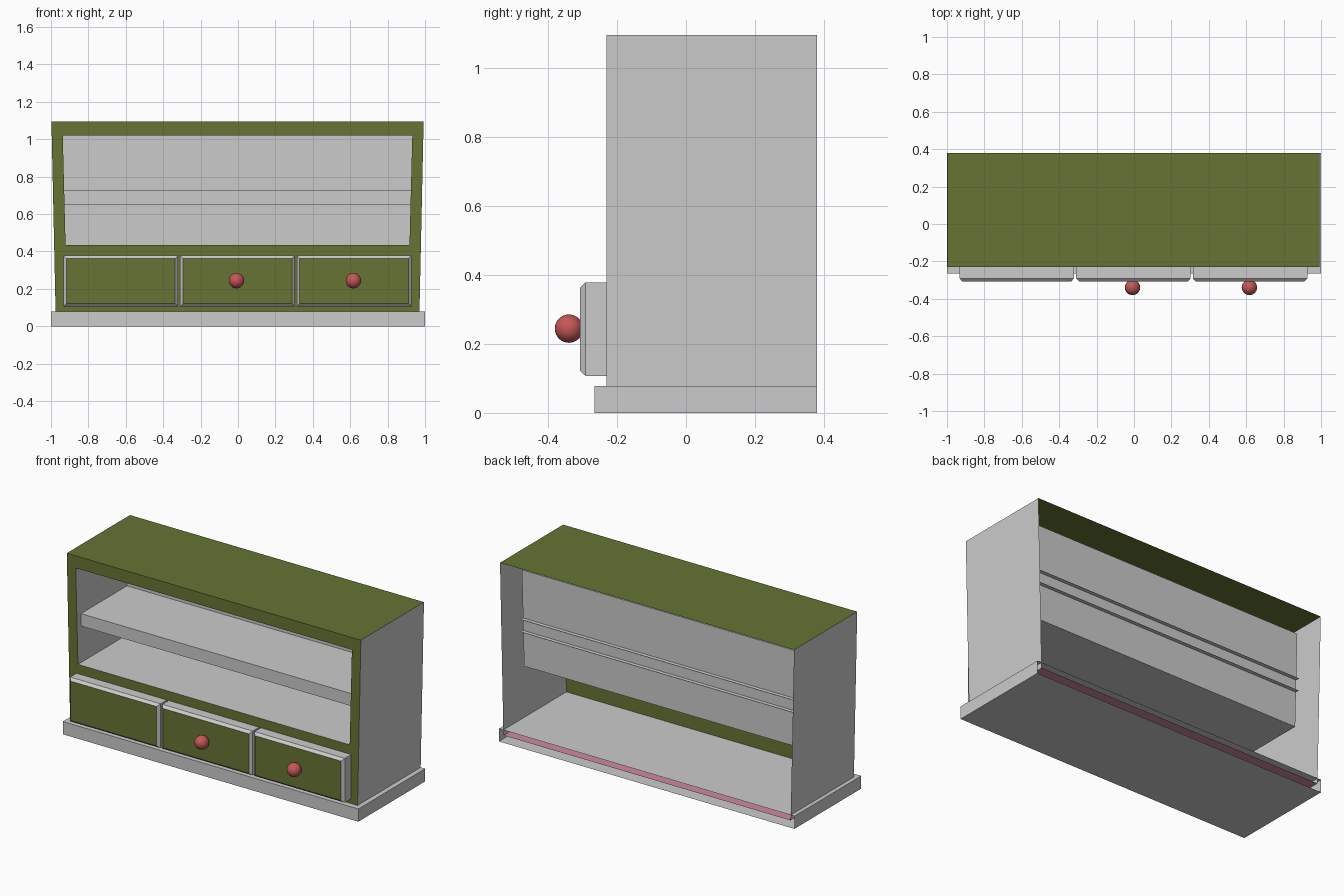
import bpy, bmesh

if "Cube" in bpy.data.objects:
    bpy.data.objects.remove(bpy.data.objects["Cube"])


def material(name, rgb):
    m = bpy.data.materials.new(name)
    m.diffuse_color = (*rgb, 1)
    m.use_nodes = True
    m.node_tree.nodes["Principled BSDF"].inputs["Base Color"].default_value = m.diffuse_color
    return m


OLIVE = material("olive", (0.133, 0.174, 0.034))
GREY = material("light_grey", (0.60, 0.60, 0.60))
RED = material("knob_red", (0.56, 0.095, 0.095))
PINK = material("pink", (0.62, 0.26, 0.33))
CX = -0.0025  # centre line of the cabinet


def build(name, faces):
    """faces: list of (four corner points, material)"""
    mats = []
    bm = bmesh.new()
    for pts, mat in faces:
        if mat not in mats:
            mats.append(mat)
        f = bm.faces.new([bm.verts.new(p) for p in pts])
        f.material_index = mats.index(mat)
    bmesh.ops.remove_doubles(bm, verts=bm.verts, dist=1e-5)
    me = bpy.data.meshes.new(name)
    bm.to_mesh(me)
    bm.free()
    for m in mats:
        me.materials.append(m)
    ob = bpy.data.objects.new(name, me)
    bpy.context.collection.objects.link(ob)
    return ob


def rect(x0, x1, z0, z1, y, inset=0):
    """Rectangle loop facing the front"""
    i = inset
    return [(x0 + i, y, z0 + i), (x1 - i, y, z0 + i), (x1 - i, y, z1 - i), (x0 + i, y, z1 - i)]


def trapezoid(h0, h1, z0, z1, y):
    """Tapered loop: half widths h0 at z0, h1 at z1"""
    return [(CX - h0, y, z0), (CX + h0, y, z0), (CX + h1, y, z1), (CX - h1, y, z1)]


def bridge(a, b):
    """Quads from front loop a back to loop b: bottom, right, top, left"""
    return [[a[i], b[i], b[(i + 1) % 4], a[(i + 1) % 4]] for i in range(4)]


FRONT, BACK, PANEL = -0.23, 0.38, 0.255

# Tapered open-backed body with framed front and a recessed niche
outer = trapezoid(0.972, 0.995, 0.045, 1.095, FRONT)
outer_back = trapezoid(0.972, 0.995, 0.045, 1.095, BACK)
hole = trapezoid(0.9195, 0.9345, 0.435, 1.02, FRONT)
hole_back = trapezoid(0.9195, 0.9345, 0.435, 1.02, PANEL)
faces = list(zip(bridge(outer, outer_back), (PINK, GREY, OLIVE, GREY)))
faces += [([outer[i], outer[(i + 1) % 4], hole[(i + 1) % 4], hole[i]], OLIVE) for i in range(4)]
faces += [(q[::-1], GREY) for q in bridge(hole, hole_back)]
faces.append((hole_back, GREY))
build("cabinet_body", faces)

# Shelf, its top and underside poke through the back panel
sf = trapezoid(0.925, 0.927, 0.652, 0.728, -0.19)
sb = trapezoid(0.925, 0.927, 0.652, 0.728, PANEL + 0.025)
q = bridge(sf, sb)
build("shelf", [(sf, GREY), (q[0], GREY), (q[2], GREY)])

# Plinth, open at the back
pf = rect(-1, 1, 0, 0.078, -0.265)
pb = rect(-1, 1, 0, 0.078, BACK)
build("plinth", [(pf, GREY)] + [(f, GREY) for f in bridge(pf, pb)])

# Three drawers with a chamfered grey rim and olive fronts
for n, x in enumerate((-0.627, -0.003, 0.621)):
    dims = (x - 0.306, x + 0.306, 0.107, 0.378)
    back, rim, face = rect(*dims, FRONT), rect(*dims, -0.291), rect(*dims, -0.307, 0.015)
    build(f"drawer_{n + 1}",
          [(face, OLIVE)] + [(f, GREY) for f in bridge(face, rim) + bridge(rim, back)])

# Round knobs, the left drawer has none
for n, x in enumerate((-0.008, 0.617)):
    bpy.ops.mesh.primitive_uv_sphere_add(segments=32, ring_count=16, radius=0.041,
                                         location=(x, -0.339, 0.244))
    knob = bpy.context.object
    knob.name = f"knob_{n + 2}"
    knob.data.materials.append(RED)
    bpy.ops.object.shade_smooth()
